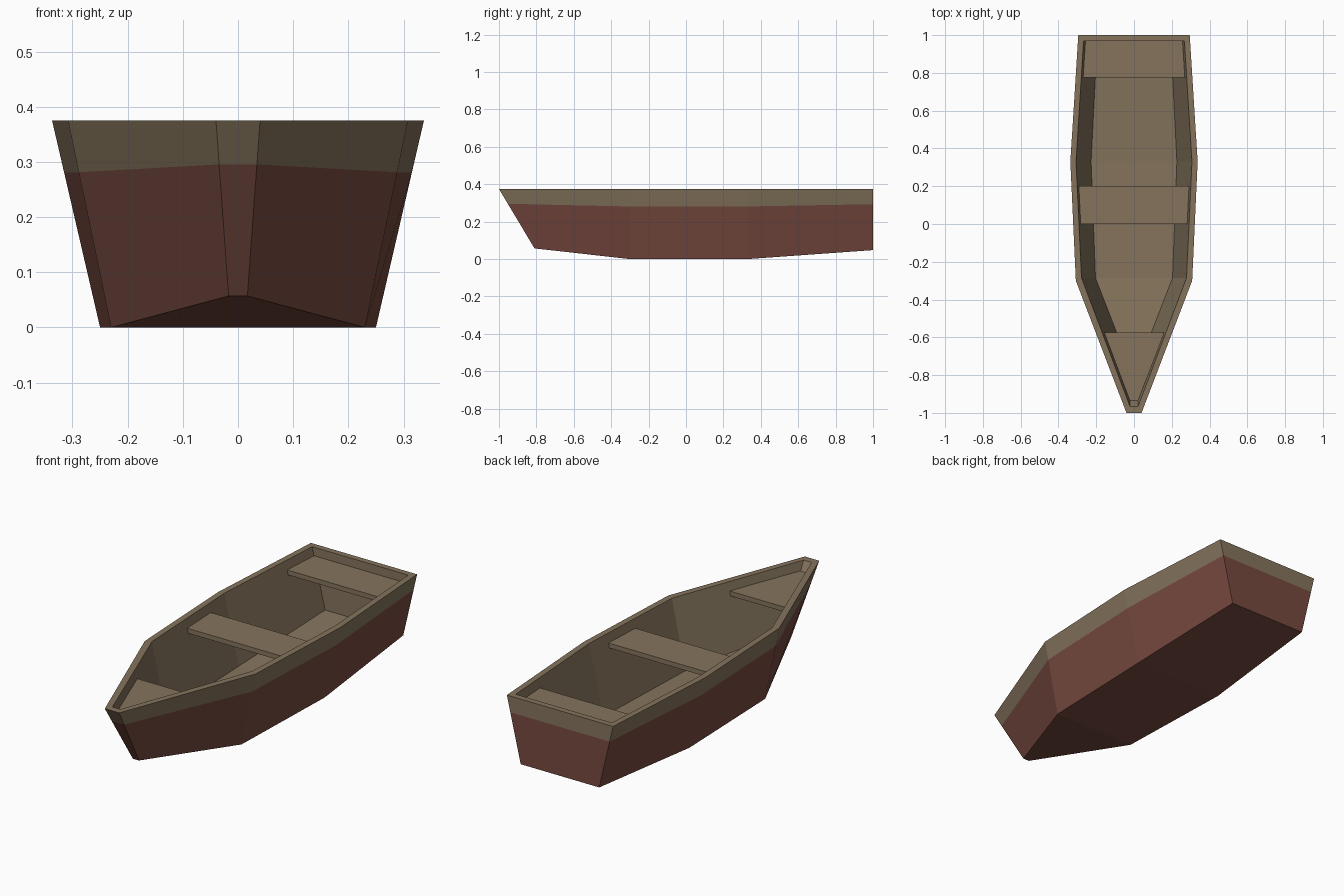
import bpy, bmesh
from mathutils import Vector

if "Cube" in bpy.data.objects:
    bpy.data.objects.remove(bpy.data.objects["Cube"])


def material(name, rgb):
    m = bpy.data.materials.new(name)
    m.diffuse_color = (*rgb, 1)
    m.use_nodes = True
    m.node_tree.nodes["Principled BSDF"].inputs["Base Color"].default_value = m.diffuse_color
    return m


WOOD = material("weathered wood", (0.235, 0.175, 0.108))
RED = material("red hull paint", (0.185, 0.068, 0.050))


def make_object(name, bm, mats):
    bmesh.ops.recalc_face_normals(bm, faces=bm.faces[:])
    me = bpy.data.meshes.new(name)
    bm.to_mesh(me)
    bm.free()
    for m in mats:
        me.materials.append(m)
    ob = bpy.data.objects.new(name, me)
    bpy.context.collection.objects.link(ob)
    return ob


# Stations from bow to stern: (y, half width, z)
TOP = 0.375
outer_top = [(-1.0, 0.04, TOP), (-0.3, 0.308, TOP), (0.33, 0.337, TOP), (1.0, 0.295, TOP)]
outer_low = [(-0.81, 0.017, 0.057), (-0.3, 0.23, 0), (0.33, 0.25, 0), (1.0, 0.218, 0.048)]
inner_top = [(-0.965, 0.022, TOP), (-0.285, 0.278, TOP), (0.33, 0.307, TOP), (0.97, 0.267, TOP)]
inner_low = [(-0.79, 0.008, 0.087), (-0.285, 0.204, 0.03), (0.33, 0.227, 0.03), (0.97, 0.195, 0.076)]
# Paint line sits a quarter of the way down the side
paint = [tuple(Vector(t).lerp(Vector(b), 0.25)) for t, b in zip(outer_top, outer_low)]


def ring(bm, stations):
    right = [bm.verts.new((w, y, z)) for y, w, z in stations]
    left = [bm.verts.new((-w, y, z)) for y, w, z in stations]
    return right + left[::-1]


# Hull: nested rings from keel up over the rim and down to the floor
bm = bmesh.new()
rings = [ring(bm, s) for s in (outer_low, paint, outer_top, inner_top, inner_low)]
for k, (a, b) in enumerate(zip(rings, rings[1:])):
    for i in range(8):
        j = (i + 1) % 8
        f = bm.faces.new((a[i], a[j], b[j], b[i]))
        f.material_index = 1 if k == 0 else 0
for r, mat in ((rings[0], 1), (rings[-1], 0)):
    for i in range(3):
        f = bm.faces.new((r[i], r[i + 1], r[6 - i], r[7 - i]))
        f.material_index = mat
make_object("hull", bm, [WOOD, RED])


# Seats: tapered planks between the sides
def seat(name, y0, w0, y1, w1, top=0.332, thick=0.024):
    bm = bmesh.new()
    f = bm.faces.new([bm.verts.new((x, y, top - thick))
                      for x, y in ((-w0, y0), (w0, y0), (w1, y1), (-w1, y1))])
    ext = bmesh.ops.extrude_face_region(bm, geom=[f])
    vs = [v for v in ext["geom"] if isinstance(v, bmesh.types.BMVert)]
    bmesh.ops.translate(bm, vec=(0, 0, thick), verts=vs)
    make_object(name, bm, [WOOD])


seat("bow_seat", -0.935, 0.021, -0.575, 0.161)
seat("middle_seat", 0.0, 0.287, 0.2, 0.295)
seat("stern_seat", 0.775, 0.272, 0.975, 0.259)
